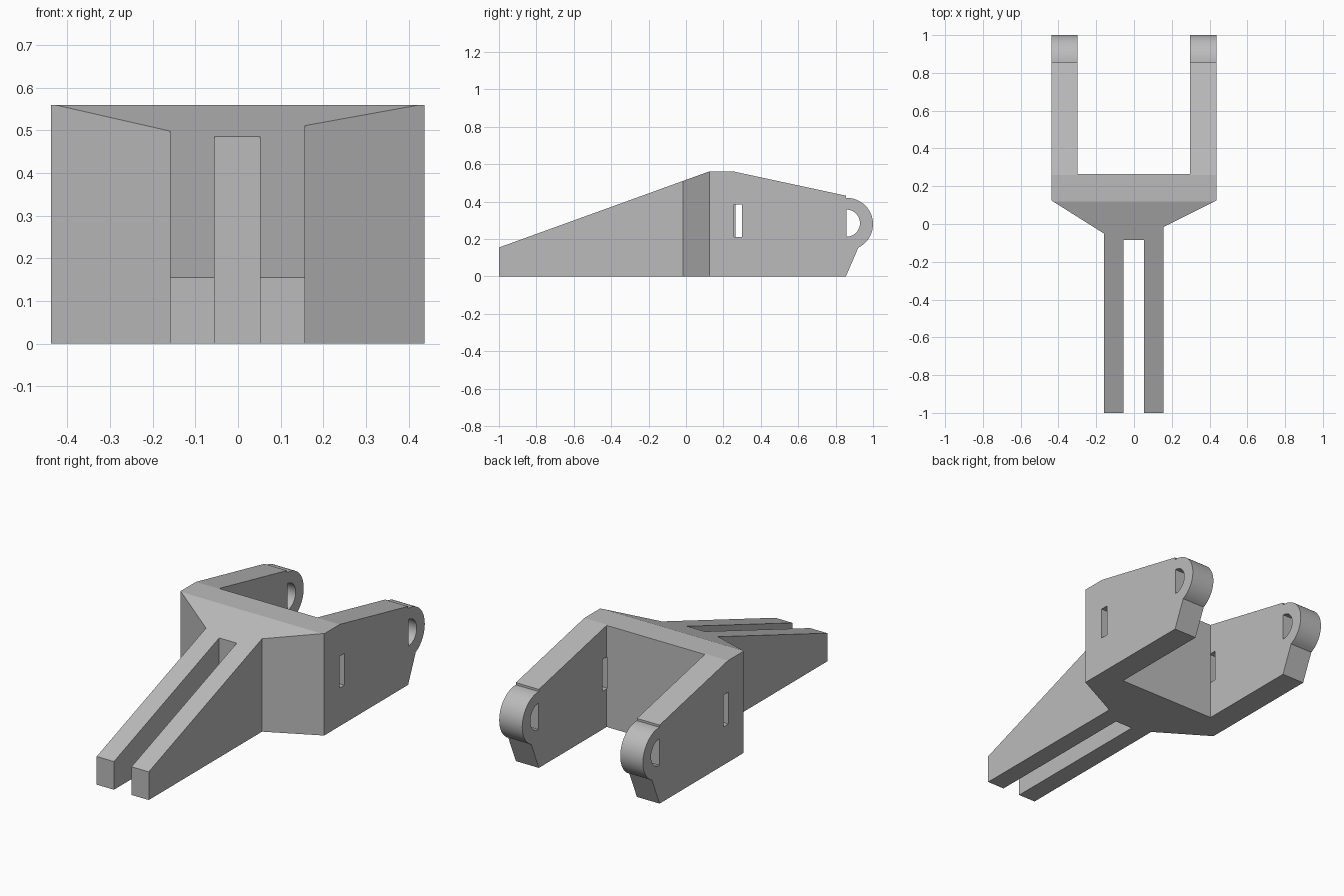
import bpy, bmesh
from math import radians, cos, sin
from mathutils import Vector

if "Cube" in bpy.data.objects:
    bpy.data.objects.remove(bpy.data.objects["Cube"], do_unlink=True)

grey = bpy.data.materials.new("plain grey")
grey.use_nodes = True
colour = (0.5, 0.5, 0.5, 1)
grey.diffuse_color = colour
grey.node_tree.nodes["Principled BSDF"].inputs["Base Color"].default_value = colour


def arc(cy, cz, r, start, end, n=24):
    angles = [radians(start + (end - start) * i / n) for i in range(n + 1)]
    return [(cy + r * cos(a), cz + r * sin(a)) for a in angles]


def prism(name, outline, low, high, axis):
    """Extrude an outline along x (outline in y, z) or along z (outline in x, y)."""
    bm = bmesh.new()
    place = (lambda p: (low, *p)) if axis == "x" else (lambda p: (*p, low))
    face = bm.faces.new([bm.verts.new(place(p)) for p in outline])
    out = bmesh.ops.extrude_face_region(bm, geom=[face])
    verts = [g for g in out["geom"] if isinstance(g, bmesh.types.BMVert)]
    step = Vector((high - low, 0, 0)) if axis == "x" else Vector((0, 0, high - low))
    bmesh.ops.translate(bm, verts=verts, vec=step)
    bmesh.ops.recalc_face_normals(bm, faces=bm.faces)
    mesh = bpy.data.meshes.new(name)
    bm.to_mesh(mesh)
    bm.free()
    mesh.materials.append(grey)
    obj = bpy.data.objects.new(name, mesh)
    bpy.context.collection.objects.link(obj)
    return obj


def combine(obj, cutter, operation):
    mod = obj.modifiers.new(cutter.name, "BOOLEAN")
    mod.object, mod.operation, mod.solver = cutter, operation, "EXACT"
    bpy.context.view_layer.objects.active = obj
    bpy.ops.object.modifier_apply(modifier=mod.name)
    bpy.data.objects.remove(cutter, do_unlink=True)


# Side silhouette with the rounded rear lugs
side = [(-1, 0), (-1, 0.155), (0.12, 0.56), (0.26, 0.56), (0.855, 0.432), (0.855, 0.42)]
side += arc(0.86, 0.28, 0.14, 90, -64) + [(0.855, 0)]
bracket = prism("forked_bracket", side, -0.6, 0.6, "x")

# Plan: twin front prongs, tapered shoulders, crossbar and rear arms
plan = [(-0.16, -1.1), (-0.055, -1.1), (-0.055, -0.085), (0.052, -0.085),
        (0.052, -1.1), (0.157, -1.1), (0.157, -0.015), (0.437, 0.125),
        (0.437, 1.1), (0.297, 1.1), (0.297, 0.265), (-0.3, 0.265),
        (-0.3, 1.1), (-0.438, 1.1), (-0.438, 0.125), (-0.16, -0.05)]
combine(bracket, prism("plan_cutter", plan, -0.2, 0.8, "z"), "INTERSECT")

# Half-round lug holes and upright slots in both arms
lug_hole = arc(0.857, 0.285, 0.073, 90, -90)
slot = [(0.257, 0.21), (0.3, 0.21), (0.3, 0.385), (0.257, 0.385)]
for low, high in ((-0.6, -0.299), (0.296, 0.6)):
    combine(bracket, prism("lug_hole_cutter", lug_hole, low, high, "x"), "DIFFERENCE")
    combine(bracket, prism("slot_cutter", slot, low, high, "x"), "DIFFERENCE")

# One material, smooth only around the lugs
bracket.data.materials.clear()
bracket.data.materials.append(grey)
for poly in bracket.data.polygons:
    poly.material_index = 0
bpy.ops.object.select_all(action="DESELECT")
bracket.select_set(True)
bpy.context.view_layer.objects.active = bracket
bpy.ops.object.shade_smooth_by_angle(angle=radians(10))
